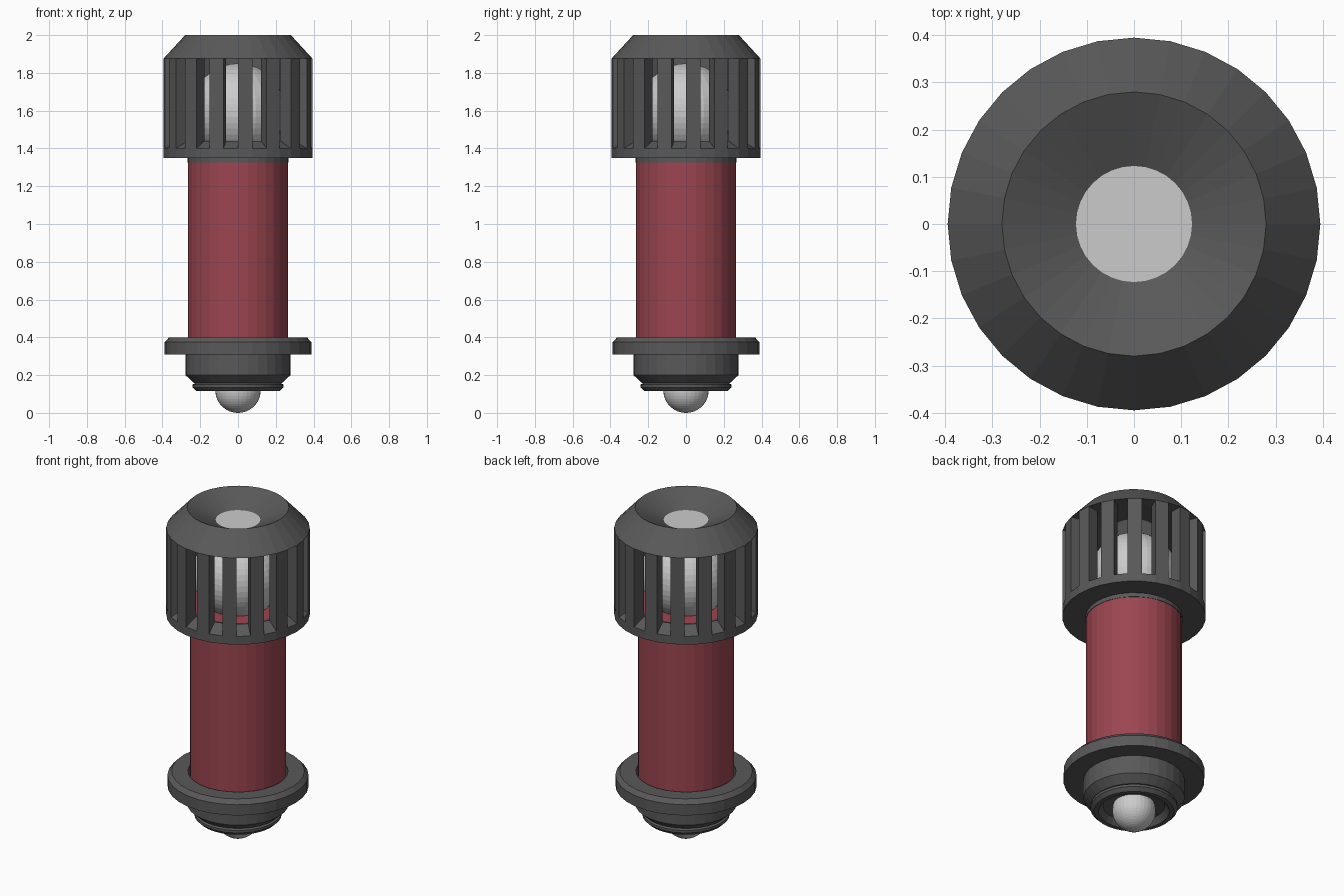
import bpy, bmesh, math

if "Cube" in bpy.data.objects:
    bpy.data.objects.remove(bpy.data.objects["Cube"])

N = 32  # sides of every round part


def material(name, rgb):
    m = bpy.data.materials.new(name)
    m.diffuse_color = (*rgb, 1)
    m.use_nodes = True
    m.node_tree.nodes["Principled BSDF"].inputs["Base Color"].default_value = m.diffuse_color
    return m


DARK = material("dark_grey", (0.1, 0.1, 0.1))
RED = material("red", (0.33, 0.06, 0.08))


def finish(name, bm, mat=None):
    bmesh.ops.remove_doubles(bm, verts=bm.verts, dist=1e-5)
    bmesh.ops.recalc_face_normals(bm, faces=bm.faces)
    me = bpy.data.meshes.new(name)
    bm.to_mesh(me)
    bm.free()
    ob = bpy.data.objects.new(name, me)
    bpy.context.collection.objects.link(ob)
    if mat:
        me.materials.append(mat)
    return ob


def point(r, z, step):
    a = 2 * math.pi * step / N
    return (r * math.cos(a), r * math.sin(a), z)


def lathe(name, profile, mat=None, closed=True):
    """Turn a list of (radius, z) around the z axis."""
    bm = bmesh.new()
    pairs = list(zip(profile, profile[1:] + profile[:1]))
    if not closed:
        pairs.pop()
    for k in range(N):
        for (r0, z0), (r1, z1) in pairs:
            pts = [point(r0, z0, k)]
            if r0 > 0:
                pts.append(point(r0, z0, k + 1))
            if r1 > 0:
                pts.append(point(r1, z1, k + 1))
            pts.append(point(r1, z1, k))
            if len(pts) > 2:
                bm.faces.new([bm.verts.new(p) for p in pts])
    return finish(name, bm, mat)


def ball(name, radius, z):
    bm = bmesh.new()
    bmesh.ops.create_uvsphere(bm, u_segments=N, v_segments=24, radius=radius)
    bmesh.ops.translate(bm, verts=bm.verts, vec=(0, 0, z))
    return finish(name, bm)


# Red barrel
lathe("barrel", [(0, 0.30), (0.265, 0.30), (0.265, 1.42), (0, 1.42)], RED, False)
lathe("barrel_collar", [(0.267, 1.325), (0.267, 1.36), (0.25, 1.36), (0.25, 1.325)], DARK)

# Cage: lower ring, roof with a dished top, and bars on every second side
lathe("cage_ring", [(0.265, 1.35), (0.395, 1.35), (0.395, 1.40),
                    (0.32, 1.44), (0.265, 1.42)], DARK)
lathe("cage_roof", [(0.395, 1.875), (0.28, 2.0), (0.123, 1.925),
                    (0.123, 1.90), (0.32, 1.875)], DARK)
bm = bmesh.new()
section = [(0.395, 1.40), (0.395, 1.875), (0.32, 1.875), (0.32, 1.44)]
for k in range(0, N, 2):
    a = [bm.verts.new(point(r, z, k)) for r, z in section]
    b = [bm.verts.new(point(r, z, k + 1)) for r, z in section]
    bm.faces.new(a)
    bm.faces.new(b[::-1])
    for i in range(4):
        j = (i + 1) % 4
        bm.faces.new((a[i], a[j], b[j], b[i]))
finish("cage_bars", bm, DARK)

# Light parts: disc in the roof, bulb in the cage, ball at the foot
lathe("roof_disc", [(0, 1.925), (0.123, 1.925), (0.123, 1.90), (0, 1.90)], None, False)
ball("bulb", 0.25, 1.60)
ball("foot_ball", 0.12, 0.12)

# Foot: flange, neck and rounded lip with a hollow underside
lathe("foot", [(0.275, 0.40), (0.365, 0.40), (0.388, 0.375), (0.388, 0.31),
               (0.278, 0.31), (0.278, 0.20), (0.235, 0.16), (0.225, 0.158),
               (0.24, 0.15), (0.24, 0.135), (0.22, 0.115), (0.195, 0.115),
               (0.17, 0.15), (0.10, 0.16), (0.10, 0.30), (0.275, 0.30)], DARK)
